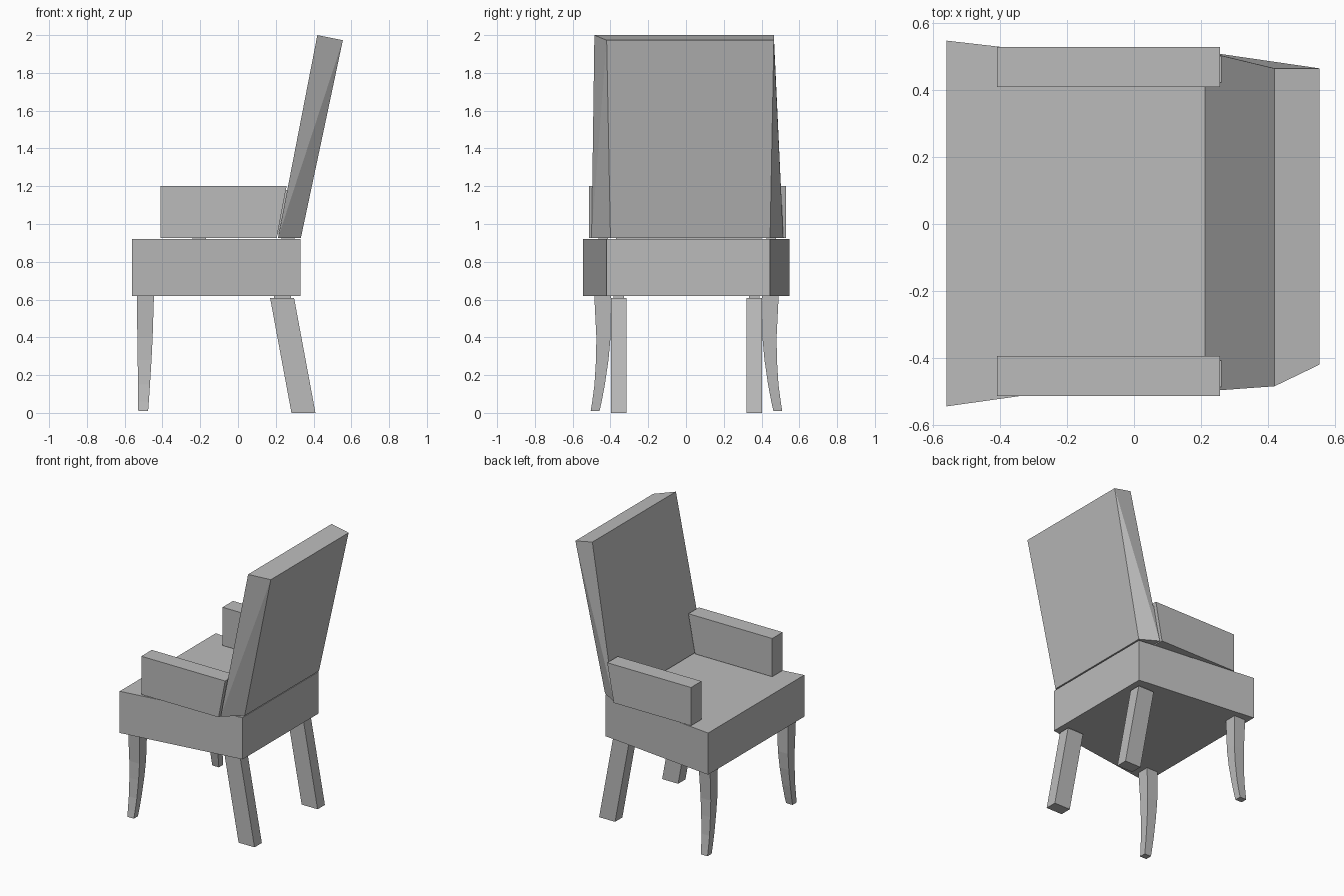
import bpy
import bmesh

cube = bpy.data.objects.get("Cube")
if cube:
    bpy.data.objects.remove(cube, do_unlink=True)

grey = bpy.data.materials.new("plain grey")
grey.use_nodes = True
grey.diffuse_color = (0.5, 0.5, 0.5, 1)
grey.node_tree.nodes["Principled BSDF"].inputs["Base Color"].default_value = (0.5, 0.5, 0.5, 1)


def rect(z, x0, x1, y0, y1):
    """Rectangular ring at one height."""
    return [(x0, y0, z), (x1, y0, z), (x1, y1, z), (x0, y1, z)]


def loft(name, rings, diagonals=()):
    """Solid through four-cornered rings; diagonals crease bent side faces."""
    bm = bmesh.new()
    loops = [[bm.verts.new(p) for p in ring] for ring in rings]
    bm.faces.new(loops[0])
    bm.faces.new(loops[-1])
    for low, high in zip(loops, loops[1:]):
        for i in range(4):
            j = (i + 1) % 4
            bm.faces.new((low[i], low[j], high[j], high[i]))
    for a, b in diagonals:
        bmesh.ops.connect_verts(bm, verts=[loops[0][a], loops[-1][b]])
    bmesh.ops.recalc_face_normals(bm, faces=bm.faces)
    mesh = bpy.data.meshes.new(name)
    bm.to_mesh(mesh)
    bm.free()
    mesh.materials.append(grey)
    obj = bpy.data.objects.new(name, mesh)
    bpy.context.collection.objects.link(obj)
    return obj


def pair(name, middle, rows):
    """Two mirrored parts; rows hold z, x range, and y range from the middle."""
    for side, s in (("left", -1), ("right", 1)):
        loft(f"{name}_{side}", [rect(z, x0, x1, middle + s * y0, middle + s * y1)
                                for z, x0, x1, y0, y1 in rows])


# Seat block, narrower toward the backrest
outline = [(-0.56, -0.545), (0.33, -0.42), (0.33, 0.445), (-0.56, 0.548)]
loft("seat", [[(x, y, z) for x, y in outline] for z in (0.62, 0.92)])

# Leaning backrest with creased sides, on a hidden joint
loft("backrest", [
    [(0.212, -0.50, 0.927), (0.333, -0.40, 0.927), (0.333, 0.445, 0.927), (0.212, 0.515, 0.927)],
    [(0.42, -0.485, 2.0), (0.555, -0.42, 1.973), (0.555, 0.465, 1.973), (0.42, 0.465, 2.0)],
], diagonals=((0, 1), (3, 2)))
loft("backrest_joint", [rect(z, 0.23, 0.30, -0.37, 0.40) for z in (0.91, 0.935)])

# Arms, cut at the slope of the backrest, with joints
pair("arm", 0.0075, [(0.925, -0.41, 0.205, 0.402, 0.521),
                     (1.20, -0.41, 0.257, 0.402, 0.521)])
pair("arm_seat_joint", 0.0075, [(z, -0.24, -0.17, 0.42, 0.47) for z in (0.91, 0.935)])
pair("arm_back_joint", 0.0075, [(0.95, 0.19, 0.216, 0.415, 0.495),
                                (1.18, 0.235, 0.262, 0.415, 0.495)])

# Curved, tapering front legs
pair("front_leg", 0.0025, [(0.62, -0.535, -0.445, 0.40, 0.488),
                           (0.40, -0.533, -0.452, 0.402, 0.477),
                           (0.28, -0.531, -0.458, 0.413, 0.479),
                           (0.15, -0.530, -0.466, 0.432, 0.487),
                           (0.06, -0.529, -0.472, 0.449, 0.499),
                           (0.01, -0.528, -0.476, 0.460, 0.507)])

# Straight slanted rear legs with small joints under the seat
pair("rear_leg", 0.0025, [(0.0, 0.283, 0.41, 0.317, 0.40),
                          (0.608, 0.17, 0.297, 0.317, 0.40)])
pair("rear_leg_joint", 0.0025, [(z, 0.19, 0.28, 0.33, 0.387) for z in (0.60, 0.63)])
